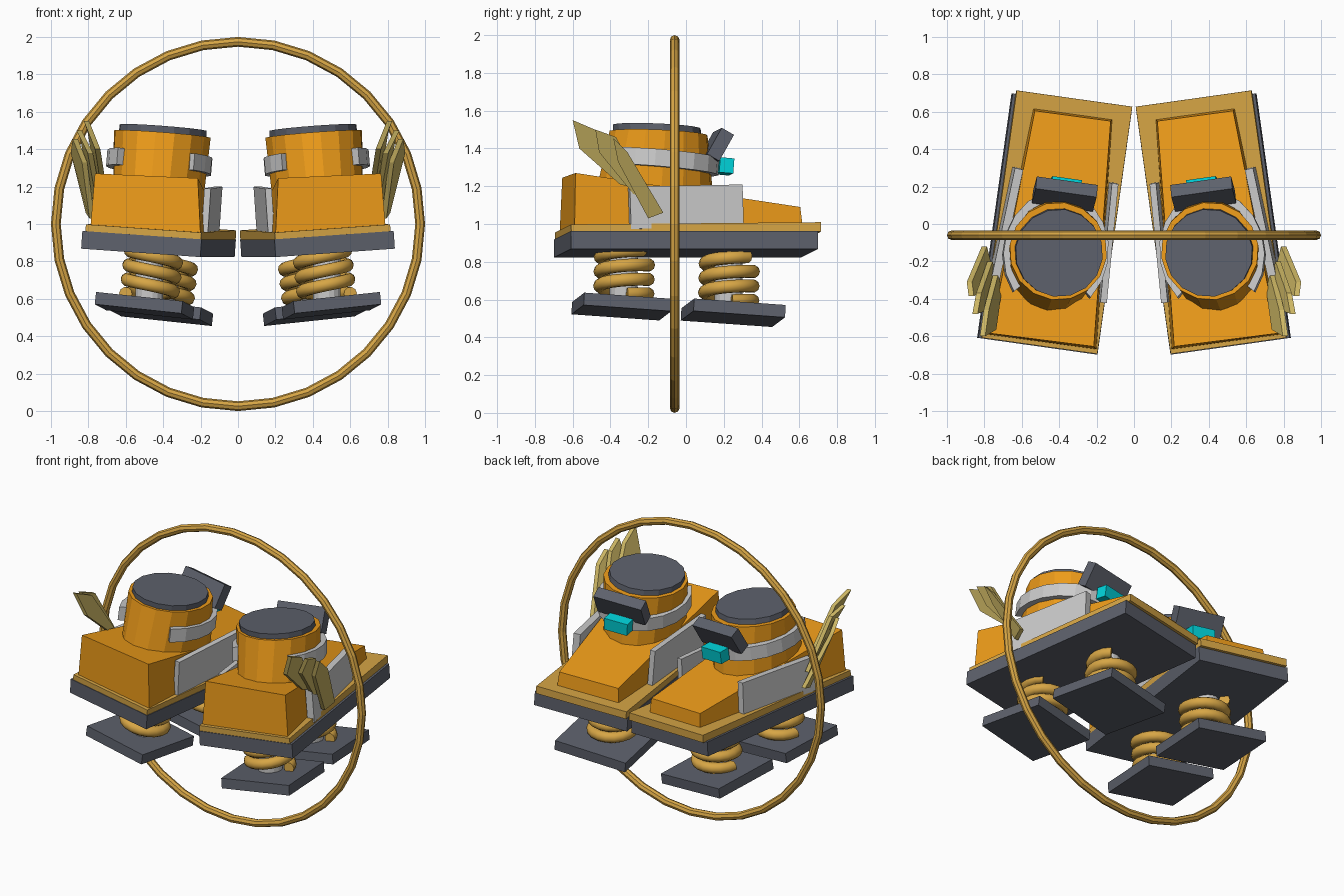
import bpy, bmesh
from math import sin, cos, pi, radians
from mathutils import Matrix, Vector, Euler

if "Cube" in bpy.data.objects:
    bpy.data.objects.remove(bpy.data.objects["Cube"])

COL = {"dark": (0.11, 0.12, 0.15), "orange": (0.85, 0.33, 0.01), "gold": (0.68, 0.38, 0.06),
       "olive": (0.62, 0.48, 0.13), "white": (0.72, 0.73, 0.75), "cyan": (0.0, 0.65, 0.7)}
MATS = {}
for key, c in COL.items():
    MATS[key] = bpy.data.materials.new(key)
    MATS[key].diffuse_color = (*c, 1)


def make(name, verts, faces, col, mirror=True, smooth=False):
    """Create a part on the right boot and its mirror image on the left."""
    for side, s in (("right", 1), ("left", -1)) if mirror else (("", 1),):
        bm = bmesh.new()
        vs = [bm.verts.new((v[0] * s, v[1], v[2])) for v in verts]
        for f in faces:
            bm.faces.new([vs[i] for i in f])
        bmesh.ops.recalc_face_normals(bm, faces=bm.faces)
        for f in bm.faces:
            f.smooth = smooth and len(f.verts) == 4
        me = bpy.data.meshes.new(name)
        bm.to_mesh(me)
        bm.free()
        me.materials.append(MATS[col])
        ob = bpy.data.objects.new((name + "_" + side).strip("_"), me)
        bpy.context.collection.objects.link(ob)


def loft(name, rings, col, closed=False, **kw):
    """Skin a list of equal-sized loops; cap the ends unless closed."""
    n, m = len(rings[0]), len(rings)
    verts = [v for r in rings for v in r]
    faces = []
    for i in range(m if closed else m - 1):
        a, b = i * n, (i + 1) % m * n
        faces += [(a + j, a + (j + 1) % n, b + (j + 1) % n, b + j) for j in range(n)]
    if not closed:
        faces += [tuple(range(n)), tuple(range((m - 1) * n, m * n))]
    make(name, verts, faces, col, **kw)


def frame(loc, pitch=0, roll=-4, yaw=8):
    e = Euler((radians(pitch), radians(roll), radians(yaw)))
    return Matrix.Translation(loc) @ e.to_matrix().to_4x4()


def box(name, loc, size, col, **rot):
    m = frame(loc, **rot)
    x, y, z = (s / 2 for s in size)
    loft(name, [[m @ Vector(p) for p in ((-x, -y, h), (x, -y, h), (x, y, h), (-x, y, h))]
                for h in (-z, z)], col)


def ellipse(loc, rx, ry, n=16, **rot):
    m = frame(loc, **rot)
    return [m @ Vector((rx * cos(2 * pi * i / n), ry * sin(2 * pi * i / n), 0)) for i in range(n)]


# big ring around both boots
rings = []
for i in range(32):
    a = 2 * pi * i / 32
    rings.append([((0.974 + 0.026 * cos(b)) * cos(a), -0.06 + 0.026 * sin(b),
                   1 + (0.974 + 0.026 * cos(b)) * sin(a)) for b in (2 * pi * k / 8 for k in range(8))])
loft("outer_ring", rings, "gold", closed=True, mirror=False)

# sole slab and welt plate
box("sole", (0.425, 0.0, 0.893), (0.645, 1.32, 0.095), "dark")
box("welt", (0.413, 0.01, 0.957), (0.625, 1.335, 0.05), "gold", pitch=0.5)

# wedge body, tall at the heel and low at the toe
loft("body", [[(0.20, -0.67, 0.93), (0.79, -0.59, 0.97), (0.54, 0.62, 0.97), (0.115, 0.56, 0.94)],
              [(0.215, -0.655, 1.245), (0.765, -0.585, 1.27), (0.53, 0.605, 1.09), (0.125, 0.55, 1.065)]],
     "orange")

# ankle collar and its dark cap
loft("collar", [ellipse((0.43, -0.17, 1.08), 0.24, 0.325, pitch=-3),
                ellipse((0.405, -0.145, 1.48), 0.262, 0.262, pitch=-3)], "orange")
loft("collar_cap", [ellipse((0.405, -0.15, 1.46), 0.237, 0.237, pitch=-3),
                    ellipse((0.40, -0.155, 1.515), 0.235, 0.235, pitch=-3)], "dark")

# strap, open towards the heel
m = frame((0.42, -0.155, 1.33), pitch=-5)
strap = []
for i in range(15):
    a = radians(-46 + i * 19)
    strap.append([m @ Vector(((0.255 + d) * cos(a), (0.305 + d) * sin(a), z))
                  for d, z in ((-0.02, -0.045), (0.027, -0.045), (0.027, 0.045), (-0.02, 0.045))])
loft("strap", strap, "white")

# tongue flap and buckle at the toe side
box("tongue", (0.37, 0.16, 1.41), (0.33, 0.075, 0.16), "dark", pitch=-30)
box("buckle", (0.365, 0.205, 1.305), (0.16, 0.075, 0.08), "cyan", pitch=-5)

# white side panels
box("outer_panel", (0.685, 0.0, 1.09), (0.045, 0.61, 0.225), "white", yaw=12, pitch=1)
box("inner_panel", (0.14, -0.10, 1.07), (0.035, 0.64, 0.25), "white", yaw=5.5, pitch=1)

# three overlapping wing feathers on the outer side
feathers = [
    [(0.81, -0.60, 1.55), (0.79, -0.46, 1.49), (0.74, -0.27, 1.19), (0.72, -0.35, 1.21), (0.75, -0.565, 1.40)],
    [(0.85, -0.48, 1.50), (0.83, -0.37, 1.46), (0.77, -0.20, 1.13), (0.75, -0.28, 1.16), (0.79, -0.46, 1.38)],
    [(0.87, -0.385, 1.455), (0.88, -0.31, 1.38), (0.80, -0.12, 1.06), (0.78, -0.20, 1.03), (0.82, -0.36, 1.33)]]
for i, pts in enumerate(feathers):
    loft(f"wing_feather_{i + 1}", [[(x + d, y, z) for x, y, z in pts] for d in (-0.014, 0.014)], "olive")

# foot pads, with a coil spring and core over each
for tag, pad, size, spring, z0 in (("heel", (0.50, -0.34, 0.563), 0.47, (0.475, -0.33), 0.615),
                                   ("toe", (0.41, 0.25, 0.53), 0.49, (0.395, 0.225), 0.58)):
    box(tag + "_pad", pad, (size, size, 0.066), "dark", roll=-6, pitch=-4)
    m = frame((*spring, z0), roll=-6, pitch=-2)
    coil = []
    for i in range(57):
        a = 2 * pi * i / 18
        out = Vector((cos(a), sin(a), 0))
        c = out * 0.128 + Vector((0, 0, 0.24 * i / 56))
        coil.append([m @ (c + out * 0.035 * cos(b) + Vector((0, 0, 0.035 * sin(b))))
                     for b in (2 * pi * k / 10 for k in range(10))])
    loft(tag + "_spring", coil, "gold", smooth=True)
    loft(tag + "_core", [ellipse((*spring, z0 - 0.04), 0.075, 0.075, roll=-6),
                         ellipse((*spring, z0 + 0.27), 0.075, 0.075, roll=-6)], "white")

for m in bpy.data.materials:
    if m.users and not m.is_grease_pencil:
        m.use_nodes = True
        m.node_tree.nodes["Principled BSDF"].inputs["Base Color"].default_value = m.diffuse_color
